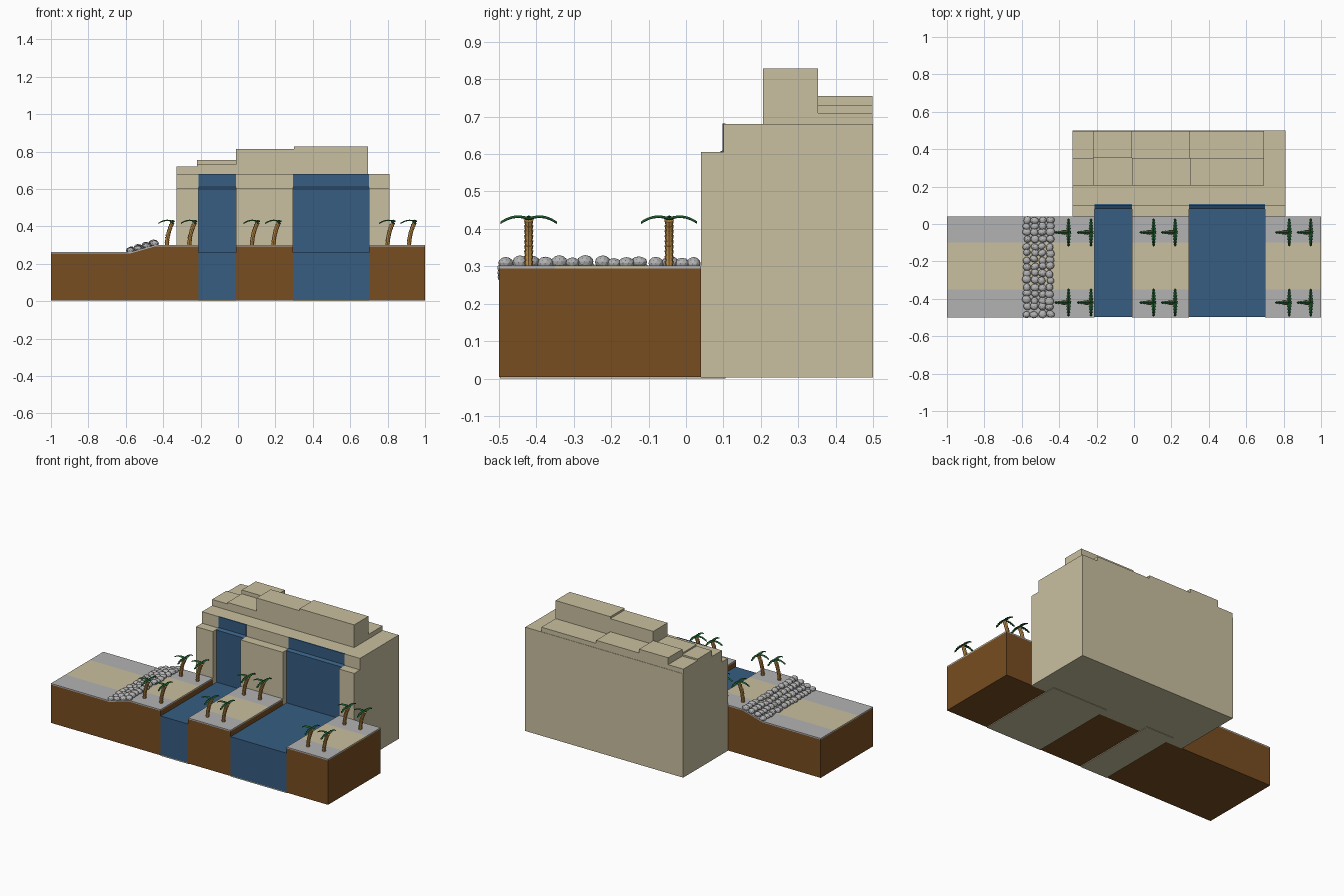
import bpy, bmesh, math, random
from mathutils import Vector, Matrix

if "Cube" in bpy.data.objects:
    bpy.data.objects.remove(bpy.data.objects["Cube"])

random.seed(4)


def material(name, rgb):
    m = bpy.data.materials.new(name)
    m.diffuse_color = (*rgb, 1)
    m.use_nodes = True
    m.node_tree.nodes["Principled BSDF"].inputs["Base Color"].default_value = m.diffuse_color
    return m


SAND = material("sandstone", (0.584, 0.527, 0.352))
WATER = material("water blue", (0.037, 0.110, 0.220))
EARTH = material("earth brown", (0.188, 0.074, 0.015))
GREY = material("stone grey", (0.45, 0.45, 0.45))
TRUNK = material("trunk tan", (0.66, 0.34, 0.08))
LEAF = material("leaf green", (0.014, 0.105, 0.028))


def finish(name, bm, mat):
    bmesh.ops.recalc_face_normals(bm, faces=bm.faces)
    me = bpy.data.meshes.new(name)
    bm.to_mesh(me)
    bm.free()
    me.materials.append(mat)
    ob = bpy.data.objects.new(name, me)
    bpy.context.collection.objects.link(ob)
    return ob


def prism(name, profile, axis, lo, hi, mat):
    """Extrude a profile: (x, z) along y, or (y, z) along x."""
    bm = bmesh.new()
    place = (lambda p, t: (p[0], t, p[1])) if axis == 'y' else (lambda p, t: (t, p[0], p[1]))
    a = [bm.verts.new(place(p, lo)) for p in profile]
    b = [bm.verts.new(place(p, hi)) for p in profile]
    bm.faces.new(a)
    bm.faces.new(b[::-1])
    n = len(a)
    for i in range(n):
        bm.faces.new((a[i], a[(i + 1) % n], b[(i + 1) % n], b[i]))
    return finish(name, bm, mat)


def box(name, x, y, z, mat):
    return prism(name, [(x[0], z[0]), (x[1], z[0]), (x[1], z[1]), (x[0], z[1])], 'y', y[0], y[1], mat)


# Cliff: main mass with a lower tier of buttresses in front
CHANNELS = [(-0.21, -0.01), (0.295, 0.70)]
box("cliff_body", (-0.33, 0.81), (0.105, 0.5), (0.003, 0.68), SAND)
for x in [(-0.33, -0.21), (-0.01, 0.295), (0.70, 0.81)]:
    box("cliff_buttress", x, (0.04, 0.106), (0.003, 0.605), SAND)
    box("cliff_upper_face", x, (0.10, 0.106), (0.604, 0.68), SAND)

# Stepped ridge blocks on top of the cliff: front and back rows
for x0, x1, front, back in [(-0.33, -0.22, 0.72, 0.71), (-0.22, -0.01, 0.73, 0.755),
                            (-0.01, 0.30, 0.815, 0.73), (0.30, 0.695, 0.828, 0.71)]:
    box("ridge_front", (x0, x1), (0.205, 0.352), (0.679, front), SAND)
    box("ridge_back", (x0, x1), (0.352, 0.498), (0.679, back), SAND)

# Rivers with waterfalls, each on a stone bed
for x0, x1 in CHANNELS:
    prism("waterfall_river", [(-0.497, 0.006), (0.106, 0.006), (0.106, 0.681), (0.098, 0.681),
                              (0.098, 0.61), (0.08, 0.60), (0.08, 0.26), (-0.497, 0.26)],
          'x', x0, x1, WATER)
    box("river_bed", (x0, x1), (-0.497, 0.106), (0, 0.006), SAND)

# Banks: earth blocks with a sand path between grey pavements
BANKS = [[(-1.0, 0.262), (-0.58, 0.262), (-0.44, 0.302), (-0.21, 0.302)],
         [(-0.01, 0.302), (0.295, 0.302)],
         [(0.70, 0.302), (1.0, 0.302)]]
for top in BANKS:
    under = [(x, z - 0.008) for x, z in top]
    prism("earth_bank", under + [(top[-1][0], 0.005), (top[0][0], 0.005)], 'y', -0.5, 0.04, EARTH)
    for name, y0, y1, mat in [("pavement", -0.5, -0.35, GREY), ("sand_path", -0.35, -0.1, SAND),
                              ("pavement", -0.1, 0.04, GREY)]:
        prism(name, top + under[::-1], 'y', y0, y1, mat)

# Rubble covering the slope: four columns of irregular stones
bm = bmesh.new()
for col in range(4):
    for row in range(15):
        x = -0.573 + col * 0.041 + random.uniform(-.004, .004)
        y = -0.48 + row * 0.036 + random.uniform(-.006, .006)
        z = 0.268 + col * 0.0125 + random.uniform(-.003, .003)
        size = [random.uniform(.019, .025), random.uniform(.018, .023), random.uniform(.014, .019)]
        mtx = (Matrix.Translation((x, min(y, 0.02), z + 0.004))
               @ Matrix.Rotation(random.uniform(-.5, .5), 4, 'Z')
               @ Matrix.Diagonal((*size, 1)))
        bmesh.ops.create_icosphere(bm, subdivisions=2, radius=1, matrix=mtx)
finish("slope_rubble", bm, GREY)


# Palm trees: curved ringed trunk and three drooping serrated fronds
def trunk_mesh():
    bm = bmesh.new()
    n = 9
    for i in range(n):
        t = (i + 0.5) / n
        lean = math.radians(22) * t
        centre = Vector((-0.03 + 0.03 * t ** 2, 0, 0.122 * t))
        bmesh.ops.create_cone(bm, cap_ends=True, segments=8, radius1=0.0095, radius2=0.0125,
                              depth=0.0155,
                              matrix=Matrix.Translation(centre) @ Matrix.Rotation(lean, 4, 'Y'))
    return bm


def frond_mesh():
    bm = bmesh.new()
    n = 10
    for angle in (math.pi / 2, math.pi, -math.pi / 2):
        rot = Matrix.Translation((0, 0, 0.122)) @ Matrix.Rotation(angle, 4, 'Z')
        prev = None
        for i in range(n + 1):
            t = i / n
            w = (0.016 if i % 2 else 0.009) * (1 - 0.55 * t) if i < n else 0.0015
            z = 0.006 + 0.01 * math.sin(t * math.pi * 0.8) - 0.016 * t * t
            ring = [bm.verts.new(rot @ Vector(p)) for p in
                    [(0.078 * t - 0.003, -w, z - 0.004), (0.078 * t - 0.003, 0, z + 0.002),
                     (0.078 * t - 0.003, w, z - 0.004), (0.078 * t - 0.003, 0, z - 0.005)]]
            if prev:
                for k in range(4):
                    bm.faces.new((prev[k], prev[(k + 1) % 4], ring[(k + 1) % 4], ring[k]))
            if i in (0, n):
                bm.faces.new(ring)
            prev = ring
    return bm


trunk = finish("palm_trunk", trunk_mesh(), TRUNK)
fronds = finish("palm_fronds", frond_mesh(), LEAF)
spots = [(x, y) for x in (-0.35, -0.23, 0.105, 0.22, 0.83, 0.945) for y in (-0.42, -0.045)]
for i, (x, y) in enumerate(spots):
    for part in (trunk, fronds):
        ob = part
        if i:
            ob = part.copy()
            bpy.context.collection.objects.link(ob)
        ob.location = (x, y, 0.30)
